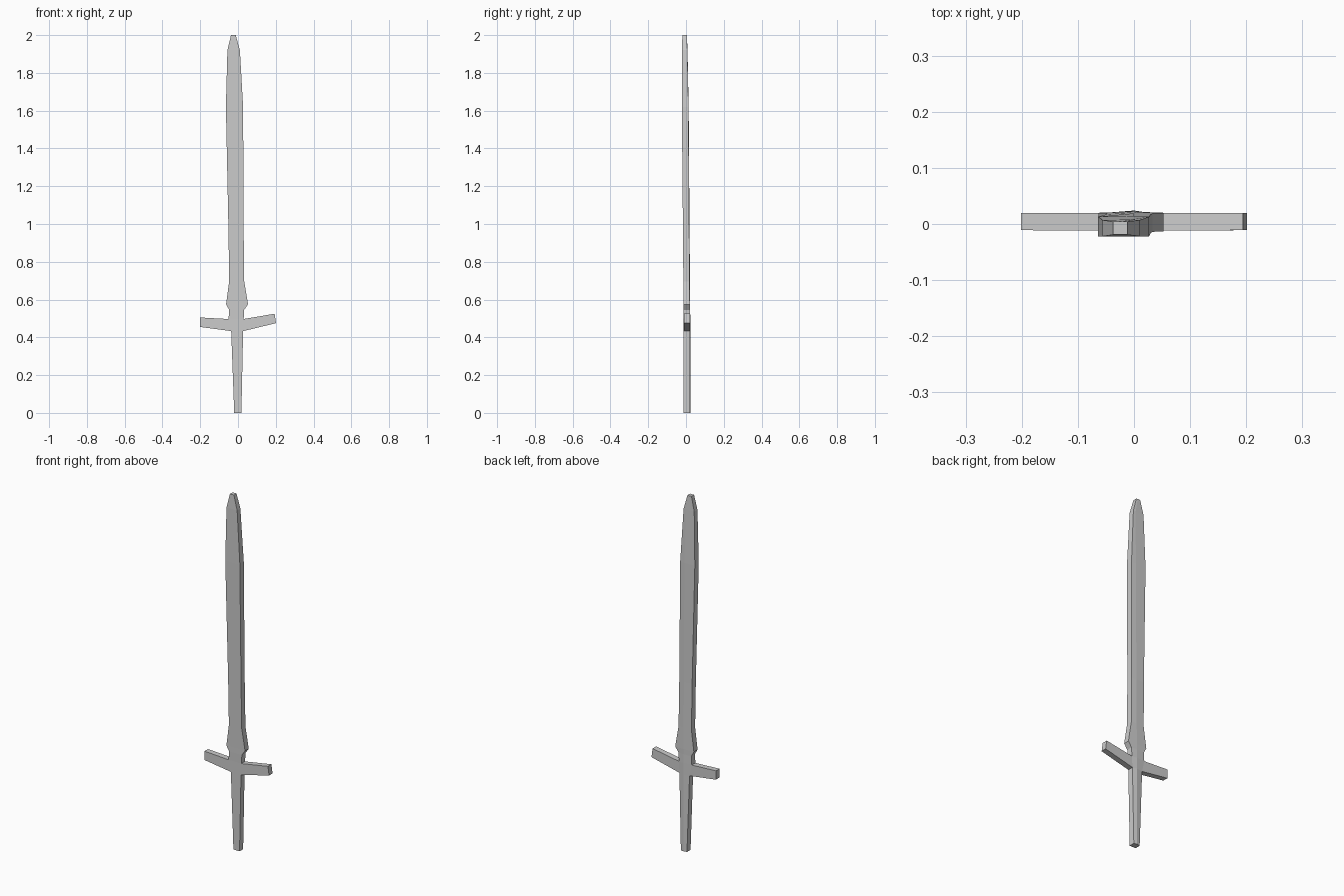
import bpy, bmesh

# Cross-sections from pommel end to tip: z, left x, right x, ridge x, front y, back y, ridge y
SECTIONS = [
    (0.000, -0.020, 0.018, 0.000, -0.012, 0.020, 0.024),
    (0.433, -0.036, 0.027, 0.000, -0.012, 0.020, 0.024),
    (0.497, -0.050, 0.030, 0.000, -0.012, 0.020, 0.023),
    (0.546, -0.047, 0.033, 0.000, -0.013, 0.020, 0.022),
    (0.575, -0.063, 0.053, 0.000, -0.013, 0.020, 0.022),
    (0.695, -0.047, 0.033, 0.000, -0.014, 0.019, 0.021),
    (0.950, -0.050, 0.030, 0.000, -0.016, 0.017, 0.019),
    (1.620, -0.064, 0.027, 0.000, -0.022, 0.013, 0.014),
    (1.920, -0.056, 0.010, -0.004, -0.022, 0.007, 0.008),
    (2.000, -0.037, -0.012, -0.020, -0.019, 0.004, 0.005),
]
GUARD = 1  # section where the crossguard starts

bm = bmesh.new()

# Blade and grip: lofted flat-fronted body with a ridge along the back
rings = []
for z, xl, xr, xm, yf, yb, ym in SECTIONS:
    pts = [(xl, yf), (xr, yf), (xr, yb), (xm, ym), (xl, yb)]
    rings.append([bm.verts.new((x, y, z)) for x, y in pts])
bm.faces.new(rings[0])
bm.faces.new(rings[-1])
sides = {}
for i, (a, b) in enumerate(zip(rings, rings[1:])):
    for j in range(5):
        k = (j + 1) % 5
        sides[i, j] = bm.faces.new((a[j], a[k], b[k], b[j]))


# Crossguard arms: extrude the side faces outward
def arm(face, low, high):
    new = bmesh.ops.extrude_discrete_faces(bm, faces=[face])["faces"][0]
    mid = new.calc_center_median().z
    for v in new.verts:
        x, z = high if v.co.z > mid else low
        v.co.x, v.co.z = x, z
        v.co.y = -0.011 if v.co.y < 0 else 0.020


arm(sides[GUARD, 1], (0.201, 0.475), (0.194, 0.525))
arm(sides[GUARD, 4], (-0.200, 0.455), (-0.201, 0.505))

bmesh.ops.recalc_face_normals(bm, faces=bm.faces)
mesh = bpy.data.meshes.new("sword")
bm.to_mesh(mesh)
bm.free()
bpy.context.collection.objects.link(bpy.data.objects.new("sword", mesh))
